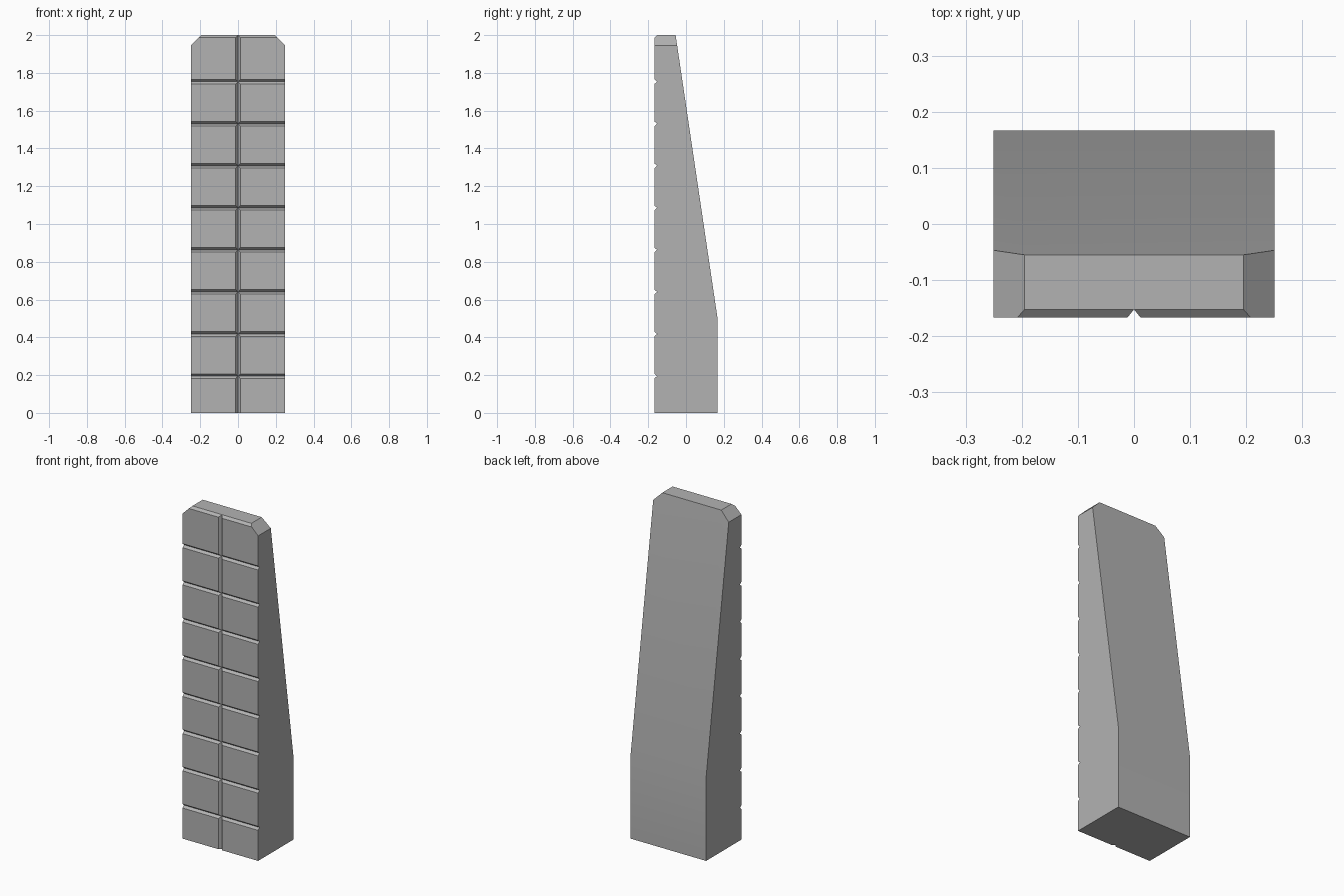
import bpy, bmesh, math
from mathutils import Vector

cube = bpy.data.objects.get("Cube")
if cube:
    bpy.data.objects.remove(cube, do_unlink=True)

HALF_W, FRONT, BACK, TOP = 0.25, -0.167, 0.167, 2.0
ROWS, FIRST, PITCH = 8, 0.195, 0.2226
GROOVE, DEPTH = 0.012, 0.014


def material(name, rgb):
    mat = bpy.data.materials.new(name)
    mat.use_nodes = True
    mat.diffuse_color = (*rgb, 1)
    mat.node_tree.nodes["Principled BSDF"].inputs["Base Color"].default_value = (*rgb, 1)
    return mat


def prism(bm, points, offset):
    """Extrude a closed outline along the offset vector."""
    face = bm.faces.new([bm.verts.new(p) for p in points])
    new = bmesh.ops.extrude_face_region(bm, geom=[face])["geom"]
    bmesh.ops.translate(bm, vec=offset, verts=[v for v in new if isinstance(v, bmesh.types.BMVert)])
    bmesh.ops.recalc_face_normals(bm, faces=bm.faces)


def make_object(name, bm):
    mesh = bpy.data.meshes.new(name)
    bm.to_mesh(mesh)
    bm.free()
    obj = bpy.data.objects.new(name, mesh)
    bpy.context.collection.objects.link(obj)
    return obj


# Side profile: straight foot, sloping back, bevelled top front, V grooves down the front
profile = [(FRONT, 0), (BACK, 0), (BACK, 0.5), (-0.055, TOP), (FRONT + 0.015, TOP), (FRONT, TOP - 0.013)]
for i in reversed(range(ROWS)):
    z = FIRST + i * PITCH
    profile += [(FRONT, z + GROOVE), (FRONT + DEPTH, z), (FRONT, z - GROOVE)]
bm = bmesh.new()
prism(bm, [(-HALF_W, y, z) for y, z in profile], Vector((2 * HALF_W, 0, 0)))

# Sliced top corners
for side in (-1, 1):
    bmesh.ops.bisect_plane(bm, geom=bm.verts[:] + bm.edges[:] + bm.faces[:], dist=1e-5,
                           plane_co=(side * 0.195, 0, TOP), plane_no=(side, 0, 1), clear_outer=True)
    bmesh.ops.holes_fill(bm, edges=[e for e in bm.edges if e.is_boundary])
bmesh.ops.recalc_face_normals(bm, faces=bm.faces)
pillar = make_object("tapered_block_pillar", bm)
pillar.data.materials.append(material("stone grey", (0.45, 0.45, 0.45)))

# Vertical V groove down the middle of the front
bm = bmesh.new()
reach = 2
prism(bm, [(0, FRONT + 0.0148, -0.1),
           (GROOVE * reach, FRONT - 0.0148, -0.1),
           (-GROOVE * reach, FRONT - 0.0148, -0.1)], Vector((0, 0, TOP + 0.2)))
cutter = make_object("groove_cutter", bm)
cutter.hide_render = True
cut = pillar.modifiers.new("centre_groove", 'BOOLEAN')
cut.operation, cut.solver, cut.object = 'DIFFERENCE', 'EXACT', cutter

bpy.ops.object.select_all(action='DESELECT')
pillar.select_set(True)
bpy.context.view_layer.objects.active = pillar
bpy.ops.object.modifier_apply(modifier=cut.name)
bpy.data.objects.remove(cutter, do_unlink=True)
bpy.ops.object.shade_smooth_by_angle(angle=math.radians(30))
